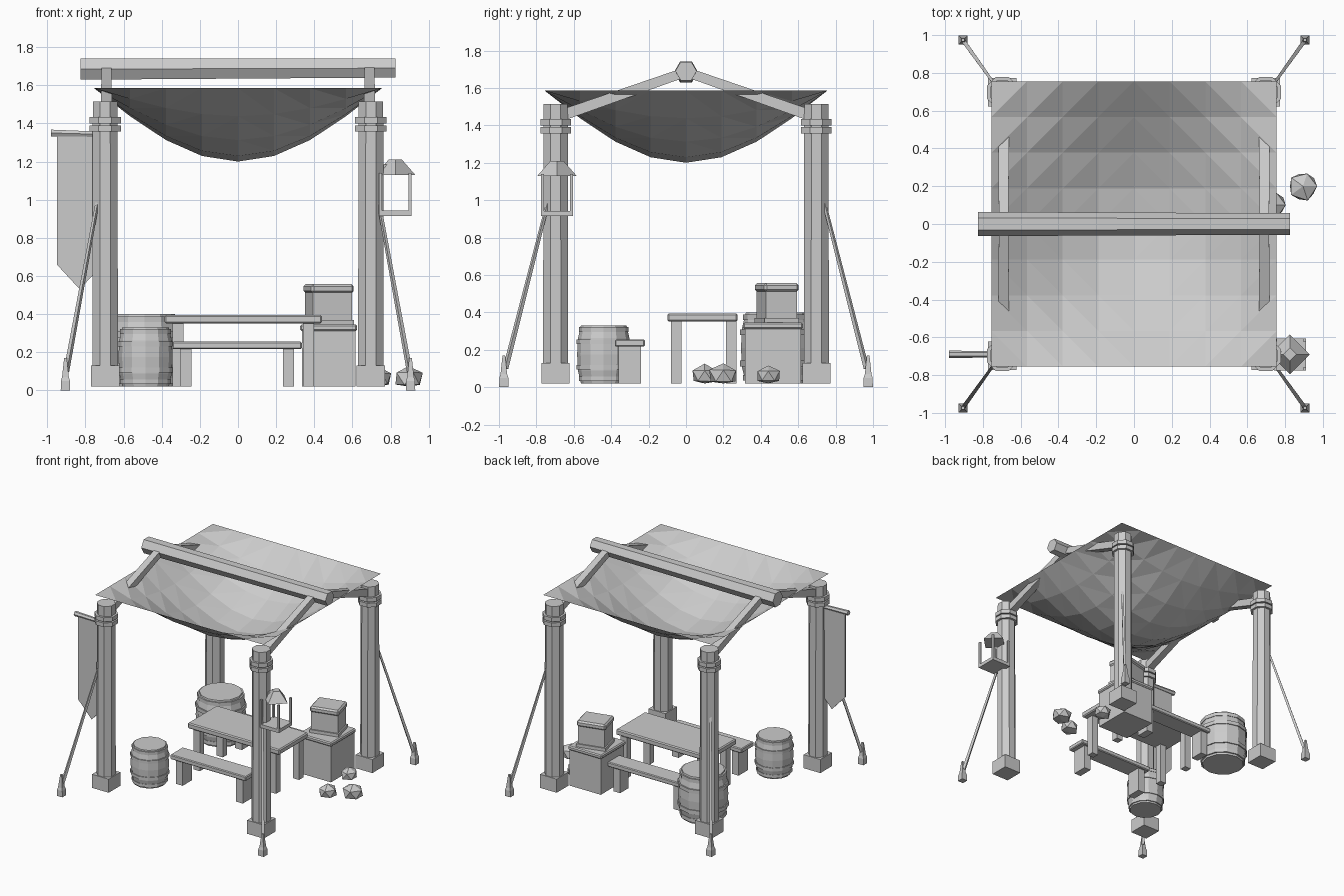
import bpy, bmesh, math, random
from mathutils import Vector, Matrix

random.seed(4)
cube = bpy.data.objects.get("Cube")
if cube:
    bpy.data.objects.remove(cube, do_unlink=True)

grey = bpy.data.materials.new("plain_grey")
grey.use_nodes = True
GREY = (0.6, 0.6, 0.6, 1)
grey.diffuse_color = GREY
grey.node_tree.nodes["Principled BSDF"].inputs["Base Color"].default_value = GREY


def finish(name, bm):
    bmesh.ops.recalc_face_normals(bm, faces=bm.faces)
    mesh = bpy.data.meshes.new(name)
    bm.to_mesh(mesh)
    bm.free()
    mesh.materials.append(grey)
    ob = bpy.data.objects.new(name, mesh)
    bpy.context.collection.objects.link(ob)
    return ob


def box(name, x, y, z, turn=0, bevel=0):
    """Box from (min, max) ranges, turned about its own upright axis."""
    bm = bmesh.new()
    bmesh.ops.create_cube(bm, size=1)
    size = [r[1] - r[0] for r in (x, y, z)]
    mid = [(r[0] + r[1]) / 2 for r in (x, y, z)]
    bm.transform(Matrix.Translation(mid) @ Matrix.Rotation(turn, 4, 'Z') @ Matrix.Diagonal((*size, 1)))
    if bevel:
        bmesh.ops.bevel(bm, geom=bm.edges[:], offset=bevel, segments=1, affect='EDGES')
    return finish(name, bm)


def lathe(name, x, y, profile, sides, phase=0):
    """Stack of (radius, z) rings with capped ends."""
    bm = bmesh.new()
    rings = []
    for r, z in profile:
        angles = [math.tau * (i + phase) / sides for i in range(sides)]
        rings.append([bm.verts.new((x + r * math.cos(a), y + r * math.sin(a), z)) for a in angles])
    for a, b in zip(rings, rings[1:]):
        for i in range(sides):
            j = (i + 1) % sides
            bm.faces.new((a[i], a[j], b[j], b[i]))
    bm.faces.new(rings[0])
    bm.faces.new(rings[-1])
    return finish(name, bm)


def bar(name, start, end, r1, r2, sides=4):
    """Straight tapered bar between two points."""
    a, b = Vector(start), Vector(end)
    bm = bmesh.new()
    bmesh.ops.create_cone(bm, cap_ends=True, segments=sides, radius1=r1, radius2=r2, depth=(b - a).length)
    bm.transform(Matrix.Rotation(math.pi / sides, 4, 'Z'))
    turn = (b - a).to_track_quat('Z', 'Y').to_matrix().to_4x4()
    bm.transform(Matrix.Translation((a + b) / 2) @ turn)
    return finish(name, bm)


# Corner posts with footings, bands, guy ropes, stakes and rafters
GROUND = 0.02
for sx, side in ((-1, "right"), (1, "left")):
    for sy, end in ((-1, "front"), (1, "back")):
        tag = f"{end}_{side}"
        px, py = 0.697 * sx, 0.697 * sy
        lathe("post_" + tag, px, py, [(0.073, GROUND), (0.07, 1.515)], 8, 0.5)
        box("footing_" + tag, (px - 0.075, px + 0.075), (py - 0.075, py + 0.075), (GROUND, 0.13))
        for k, z in enumerate((1.357, 1.4)):
            lathe(f"band_{k}_{tag}", px, py, [(0.089, z), (0.089, z + 0.033)], 8, 0.5)
        bar("rope_" + tag, (0.9 * sx, 0.965 * sy, 0.1), (0.735 * sx, 0.735 * sy, 1.0), 0.015, 0.01)
        lathe("stake_" + tag, 0.905 * sx, 0.974 * sy,
              [(0.035, 0), (0.034, 0.05), (0.025, 0.07), (0.01, 0.17)], 4, 0.5)
        bar("rafter_" + tag, (0.69 * sx, 0.66 * sy, 1.455), (0.69 * sx, 0.03 * sy, 1.675), 0.042, 0.036)

# Ridge beam
bar("ridge_beam", (-0.825, 0, 1.685), (0.825, 0, 1.69), 0.064, 0.057, 6)

# Sagging canopy
bm = bmesh.new()
N, HALF = 8, 0.755
grid = []
for i in range(N + 1):
    row = []
    for j in range(N + 1):
        u, v = 2 * i / N - 1, 2 * j / N - 1
        sag = 0.385 * math.cos(u * math.pi / 2) * math.cos(v * math.pi / 2)
        row.append(bm.verts.new((u * HALF, v * HALF, 1.585 - sag)))
    grid.append(row)
for i in range(N):
    for j in range(N):
        a, b, c, d = grid[i][j], grid[i + 1][j], grid[i + 1][j + 1], grid[i][j + 1]
        if (i < N / 2) == (j < N / 2):
            a, b, c, d = b, c, d, a
        bm.faces.new((a, b, c))
        bm.faces.new((a, c, d))
finish("canopy", bm)

# Hanging banner on its rod
bar("banner_rod", (-0.98, -0.69, 1.35), (-0.72, -0.69, 1.343), 0.02, 0.016, 6)
bm = bmesh.new()
outline = [(-0.95, 1.34), (-0.95, 0.66), (-0.83, 0.53), (-0.71, 0.66), (-0.71, 1.34)]
face = bm.faces.new([bm.verts.new((x, -0.694, z)) for x, z in outline])
extra = bmesh.ops.extrude_face_region(bm, geom=[face])["geom"]
bmesh.ops.translate(bm, vec=(0, 0.008, 0), verts=[g for g in extra if isinstance(g, bmesh.types.BMVert)])
finish("banner", bm)

# Lantern
LX, LY, R = 0.825, -0.69, 0.085
box("lantern_base", (LX - R, LX + R), (LY - R, LY + R), (0.915, 0.943))
for i in (-1, 1):
    for j in (-1, 1):
        cx, cy = LX + i * 0.077, LY + j * 0.077
        box("lantern_bar", (cx - 0.008, cx + 0.008), (cy - 0.008, cy + 0.008), (0.94, 1.14))
lathe("lantern_roof", LX, LY, [(0.105, 1.13), (0.035, 1.21)], 4)
box("lantern_hook", (0.74, 0.8), (LY - 0.015, LY + 0.015), (1.155, 1.185))


# Barrels with hoops
def barrel(name, x, y, r, top):
    h = top - GROUND
    shape = [(0.84, 0), (0.95, 0.22), (0.98, 0.5), (0.95, 0.78), (0.84, 1)]
    lathe(name, x, y, [(r * f, GROUND + h * t) for f, t in shape], 12)
    for t, f in ((0.04, 0.92), (0.24, 1.0), (0.68, 1.0), (0.89, 0.92)):
        z = GROUND + h * t
        lathe(name + "_hoop", x, y, [(r * f, z), (r * f, z + h * 0.08)], 12)


barrel("small_barrel", -0.485, -0.44, 0.145, 0.33)
barrel("large_barrel", -0.49, 0.48, 0.19, 0.4)


# Table and benches
def trestle(name, x, y, top, thick, leg_x, leg_y, bevel):
    box(name + "_top", x, y, (top - thick, top), bevel=bevel)
    for i in (-1, 1):
        cx = (x[0] + x[1]) / 2 + i * ((x[1] - x[0]) / 2 - 0.07)
        for ly in leg_y:
            box(name + "_leg", (cx - leg_x, cx + leg_x), ly, (GROUND, top - thick))


trestle("table", (-0.385, 0.44), (-0.1, 0.275), 0.395, 0.045, 0.028, ((-0.08, -0.025), (0.215, 0.27)), 0.008)
trestle("front_bench", (-0.345, 0.335), (-0.38, -0.22), 0.255, 0.038, 0.03, ((-0.36, -0.24),), 0.006)
trestle("back_bench", (-0.345, 0.335), (0.38, 0.53), 0.255, 0.038, 0.03, ((0.4, 0.51),), 0.006)

# Crates with lids
box("large_crate", (0.335, 0.615), (0.315, 0.615), (GROUND, 0.315))
box("large_crate_lid", (0.325, 0.625), (0.305, 0.625), (0.312, 0.345), bevel=0.008)
TURN = math.radians(14)
box("small_crate", (0.37, 0.58), (0.4, 0.57), (0.345, 0.52), TURN)
box("small_crate_lid", (0.36, 0.59), (0.39, 0.58), (0.51, 0.557), TURN, 0.012)
box("small_crate_foot", (0.36, 0.59), (0.39, 0.58), (0.345, 0.37), TURN)

# Rocks
for x, y, r in ((0.895, 0.2, 0.085), (0.735, 0.1, 0.075), (0.69, 0.44, 0.07)):
    bm = bmesh.new()
    bmesh.ops.create_icosphere(bm, subdivisions=1, radius=r)
    for v in bm.verts:
        v.co *= random.uniform(0.88, 1.06)
        v.co = Vector((x + v.co.x, y + v.co.y, max(GROUND, 0.06 + v.co.z * 0.85)))
    finish("rock", bm)
